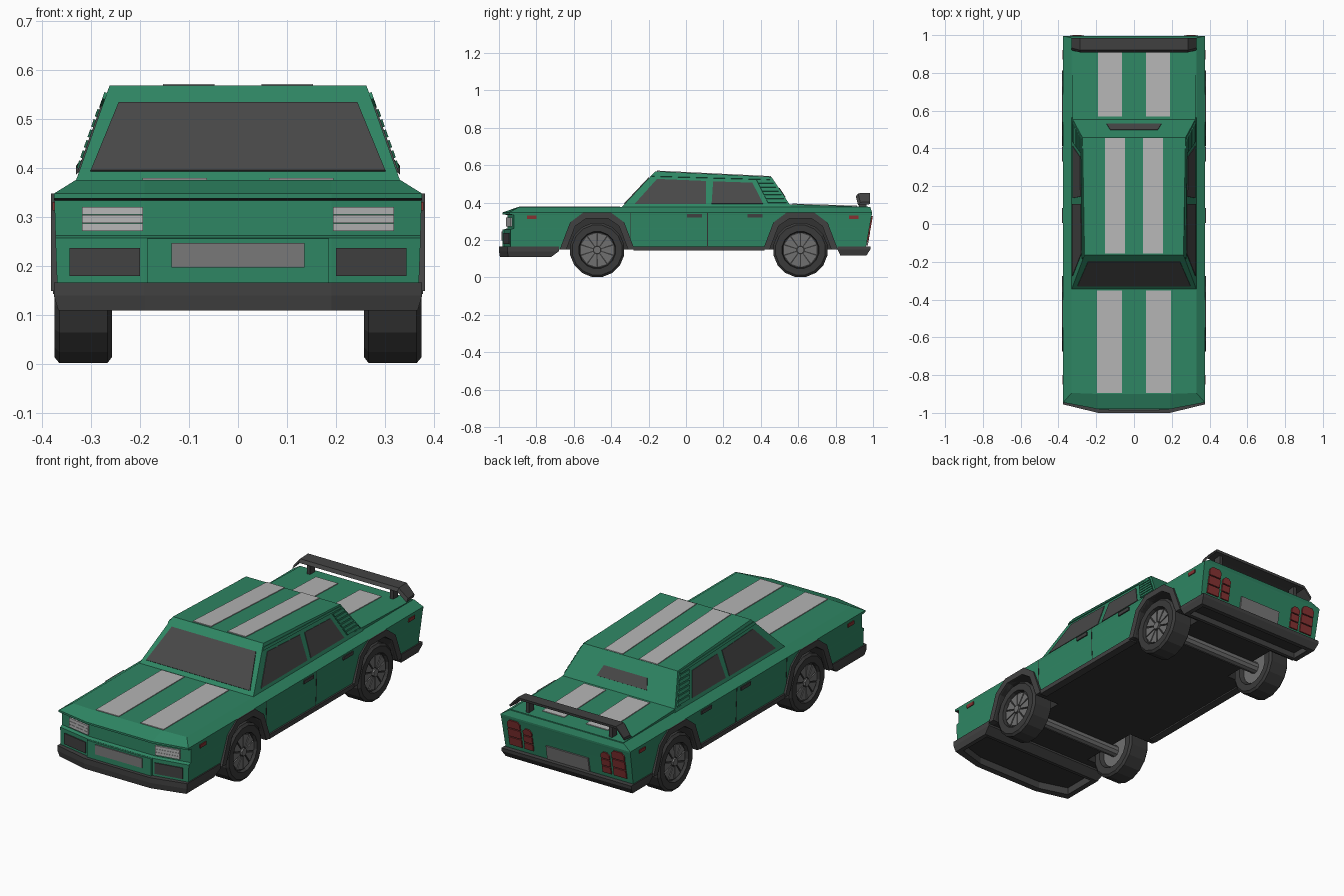
import bpy, bmesh, math
from mathutils import Vector

if "Cube" in bpy.data.objects:
    bpy.data.objects.remove(bpy.data.objects["Cube"])


def mat(name, r, g, b):
    m = bpy.data.materials.new(name)
    m.diffuse_color = (r, g, b, 1)
    m.use_nodes = True
    m.node_tree.nodes["Principled BSDF"].inputs["Base Color"].default_value = m.diffuse_color
    return m


GREEN = mat("green paint", 0.028, 0.24, 0.127)
TRIM = mat("dark trim", 0.053, 0.053, 0.053)
GLASS = mat("tinted glass", 0.065, 0.065, 0.065)
BLACK = mat("underbody black", 0.032, 0.032, 0.032)
TYRE = mat("tyre rubber", 0.042, 0.042, 0.042)
STRIPE = mat("pale grey stripe", 0.46, 0.46, 0.46)
METAL = mat("wheel grey", 0.16, 0.16, 0.16)
PLATE = mat("plate grey", 0.19, 0.19, 0.19)
RED = mat("red lamp", 0.24, 0.032, 0.032)


def build(name, parts, *mats, mirror=False):
    """Skin each part's list of equal rings and cap the ends; optionally copy across x."""
    bm = bmesh.new()
    for sx in ((1, -1) if mirror else (1,)):
        for rings in parts:
            vs = [[bm.verts.new((p[0] * sx, p[1], p[2])) for p in r] for r in rings]
            n = len(vs[0])
            for a, b in zip(vs, vs[1:]):
                for i in range(n):
                    j = (i + 1) % n
                    bm.faces.new((a[i], a[j], b[j], b[i]))
            bm.faces.new(vs[0])
            bm.faces.new(vs[-1])
    bmesh.ops.recalc_face_normals(bm, faces=bm.faces[:])
    me = bpy.data.meshes.new(name)
    bm.to_mesh(me)
    bm.free()
    for m in mats:
        me.materials.append(m)
    ob = bpy.data.objects.new(name, me)
    bpy.context.collection.objects.link(ob)
    return ob


def slab(pts, off):
    """Rings of a flat polygon extruded by an offset, sunk slightly into its base."""
    o = Vector(off)
    return [[Vector(p) - o * 0.5 for p in pts], [Vector(p) + o for p in pts]]


def box(x0, x1, y0, y1, z0, z1):
    return [[(x0, y0, z), (x1, y0, z), (x1, y1, z), (x0, y1, z)] for z in (z0, z1)]


def plan(z, w, yf, yr, nose=0.035, xn=0.19):
    """Plan outline of the car with an angled nose."""
    return [(-xn, yf, z), (xn, yf, z), (w, yf + nose, z), (w, yr, z), (-w, yr, z), (-w, yf + nose, z)]


# body shell, with a recessed headlight band and chamfered shoulders
shell = [plan(0.15, 0.368, -0.972, 0.96), plan(0.257, 0.372, -0.972, 0.979),
         plan(0.263, 0.372, -0.955, 0.98), plan(0.334, 0.374, -0.955, 0.993),
         plan(0.338, 0.375, -0.98, 0.994), plan(0.348, 0.375, -0.98, 0.995),
         plan(0.376, 0.33, -0.9, 0.985, 0.006)]
body = build("body_shell", [shell], GREEN, BLACK)
for f in body.data.polygons:
    f.material_index = 1 if f.normal.z < -0.9 else 0

# wheel wells cut from the shell
AXLES = (-0.475, 0.612)
OUTER = [(0.2, 0.15), (0.145, 0.294), (0.073, 0.348)]
INNER = [(0.165, 0.15), (0.117, 0.275), (0.058, 0.316)]


def arc(half, yc):
    return [(yc - y, z) for y, z in half] + [(yc + y, z) for y, z in reversed(half)]


wells = []
for yc in AXLES:
    shape = arc([(0.165, 0.1)] + INNER, yc)
    wells.append([[(x, y, z) for y, z in shape] for x in (0.235, 0.45)])
cutter = build("wheel_well_cutter", wells, GREEN, BLACK, mirror=True)
for f in cutter.data.polygons:
    f.material_index = 1
mod = body.modifiers.new("wells", "BOOLEAN")
mod.operation, mod.object, mod.solver = "DIFFERENCE", cutter, "EXACT"
bpy.context.view_layer.objects.active = body
bpy.ops.object.modifier_apply(modifier=mod.name)
bpy.data.objects.remove(cutter)

# wheel arch flares
flares = []
for yc in AXLES:
    shape = arc(OUTER, yc) + arc(INNER, yc)[::-1]
    flares.append([[(x, y, z) for y, z in shape] for x in (0.35, 0.381)])
build("wheel_arches", flares, TRIM, mirror=True)

# side skirts and bumpers (hollow underneath)
build("side_skirts", [box(0.335, 0.377, -0.28, 0.42, 0.143, 0.166)], TRIM, mirror=True)
build("front_bumper", [[plan(0.167, 0.375, -1.0, -0.68, 0.045), plan(0.14, 0.375, -1.0, -0.68, 0.045),
                        plan(0.11, 0.366, -0.995, -0.72, 0.045), plan(0.112, 0.34, -0.965, -0.74, 0.045),
                        plan(0.156, 0.34, -0.965, -0.74, 0.045)]], TRIM)
build("rear_bumper", [[plan(z, w, yf, yr, 0) for z, w, yf, yr in
                       ((0.167, 0.375, 0.81, 0.988), (0.15, 0.375, 0.81, 0.986), (0.118, 0.366, 0.825, 0.965),
                        (0.12, 0.34, 0.84, 0.94), (0.156, 0.34, 0.84, 0.94))]], TRIM)

# cabin and sloping boot deck
SLOPE = 0.354


def side_x(z):
    return 0.33 - (z - 0.375) * SLOPE


def screen_y(z):
    return -0.345 + (z - 0.375) * 0.94


def rear_y(z):
    return 0.457 + (0.538 - z) * 0.66


def roof_z(y):
    return 0.568 - (y + 0.165) * 0.0484


build("cabin", [[[(s * side_x(z), y, z) for s, y in ((-1, screen_y(z)), (1, screen_y(z)))] +
                 [(s * side_x(zr), rear_y(zr), zr) for s in (1, -1)]
                 for z, zr in ((0.37, 0.37), (0.568, 0.538))]], GREEN)
build("boot_deck", [[[(x, 0.5, 0.37), (x, 0.5, 0.393), (x, 0.98, 0.378), (x, 0.98, 0.37)]
                     for x in (-0.325, 0.325)]], GREEN)

# windscreen, rear window and side windows
build("windscreen", [slab([(x, screen_y(z), z) for x, z in
                           ((-0.3, 0.393), (0.3, 0.393), (0.243, 0.532), (-0.243, 0.532))],
                          (0, -0.003, 0.003))], GLASS)
build("rear_window", [slab([(x, rear_y(z), z) for x, z in
                            ((-0.145, 0.43), (0.145, 0.43), (0.125, 0.478), (-0.125, 0.478))],
                           (0, 0.003, 0.002))], GLASS)


def on_cabin(pts, t):
    return slab([(side_x(z), y, z) for y, z in pts], (t, 0, t * SLOPE))


build("side_windows", [on_cabin([(-0.275, 0.392), (0.107, 0.392), (0.107, 0.515), (-0.155, 0.526)], 0.003),
                       on_cabin([(0.137, 0.394), (0.412, 0.394), (0.355, 0.506), (0.145, 0.513)], 0.003)],
      GLASS, mirror=True)
# window surround rails and pillar louvres
build("roof_rails", [on_cabin([(-0.185, 0.54), (0.45, 0.522), (0.45, 0.532), (-0.175, 0.553)], 0.005)],
      GREEN, mirror=True)
louvres = []
for i in range(6):
    z = 0.398 + i * 0.021
    louvres.append(on_cabin([(0.44 - (z - 0.394) * 0.5, z), (rear_y(z) - 0.012, z),
                             (rear_y(z + 0.015) - 0.012, z + 0.015),
                             (0.44 - (z - 0.379) * 0.5, z + 0.015)], 0.007))
build("pillar_louvres", louvres, GREEN, mirror=True)


# racing stripes
def stripe(x0, x1, y0, z0, y1, z1):
    return slab([(x0, y0, z0), (x1, y0, z0), (x1, y1, z1), (x0, y1, z1)], (0, 0, 0.004))


build("stripes", [stripe(0.063, 0.195, -0.894, 0.376, -0.352, 0.376),
                  stripe(0.048, 0.153, -0.155, roof_z(-0.155), 0.455, roof_z(0.455)),
                  stripe(0.063, 0.19, 0.57, 0.391, 0.915, 0.38)], STRIPE, mirror=True)


# nose details
def on_nose(x0, x1, z0, z1, yf, t):
    pts = [(x, yf + max(0, x - 0.19) * 0.194, z) for x, z in ((x0, z0), (x1, z0), (x1, z1), (x0, z1))]
    return slab(pts, (0, -t, 0))


build("headlights", [on_nose(0.194, 0.318, z, z + 0.0155, -0.955, 0.009) for z in (0.272, 0.2885, 0.305)],
      STRIPE, mirror=True)
build("fog_grilles", [on_nose(0.2, 0.343, 0.18, 0.237, -0.972, 0.005)], TRIM, mirror=True)
build("nose_panel", [box(-0.185, 0.185, -0.982, -0.96, 0.165, 0.256)], GREEN)
build("front_plate", [box(-0.135, 0.135, -0.987, -0.975, 0.197, 0.247)], PLATE)


# tail details
def on_tail(pts, t):
    return slab([(x, 0.96 + (z - 0.15) * 0.18, z) for x, z in pts], (0, t, 0))


lamps = []
for x0, x1, top in ((0.2, 0.25, 0.31), (0.265, 0.338, 0.335)):
    step = (top - 0.19) / 3
    for i in range(3):
        z0, z1, c = 0.19 + i * step, 0.185 + (i + 1) * step, 0.014 if i == 2 else 0.001
        lamps.append(on_tail([(x0, z0), (x1, z0), (x1, z1 - c), (x1 - c, z1), (x0 + c, z1), (x0, z1 - c)], 0.007))
build("tail_lamps", lamps, RED, mirror=True)
build("rear_plate", [on_tail([(-0.122, 0.17), (0.122, 0.17), (0.122, 0.243), (-0.122, 0.243)], 0.008)], PLATE)


# side details: marker lamps, door handles, door seams
def on_side(y0, y1, z0, z1, t):
    return slab([(0.368 + (z - 0.15) * 0.035, y, z) for y, z in
                 ((y0, z0), (y1, z0), (y1, z1), (y0, z1))], (t, 0, 0))


build("side_markers", [on_side(y, y + 0.05, 0.313, 0.331, 0.004) for y in (-0.85, 0.872)], RED, mirror=True)
build("door_handles", [on_side(y, y + 0.08, 0.322, 0.34, 0.006) for y in (0.005, 0.33)], TRIM, mirror=True)
build("door_seams", [on_side(y, y + 0.004, 0.167, 0.346, 0.001) for y in (0.113, -0.3)], BLACK, mirror=True)

# rear wing with drooped ends, and its posts
AIRFOIL = [(0.908, -0.016), (0.92, 0), (0.985, 0.003), (0.983, -0.01), (0.93, -0.014)]
build("rear_wing", [[[(x, y + (0.012 if abs(x) > 0.3 and y < 0.95 else 0), z + h) for y, z in AIRFOIL]
                     for x, h in ((-0.33, 0.402), (-0.285, 0.45), (0.285, 0.45), (0.33, 0.402))]], TRIM)
build("wing_posts", [box(0.232, 0.25, 0.925, 0.965, 0.37, 0.442)], TRIM, mirror=True)

# wheels and axles
R = 0.147


def circle(x, r, yc, n=16):
    return [(x, yc + r * math.cos(math.tau * (i + 0.5) / n), R + r * math.sin(math.tau * (i + 0.5) / n))
            for i in range(n)]


TREAD = [(0.285, 0.09), (0.257, 0.1), (0.257, 0.135), (0.266, R), (0.364, R),
         (0.374, 0.135), (0.374, 0.1), (0.356, 0.096)]
for label, yc in zip(("front", "rear"), AXLES):
    build(label + "_tyres", [[circle(x, r, yc) for x, r in TREAD]], TYRE, mirror=True)
    rim = [[circle(x, 0.02, yc, 8) for x in (0.35, 0.37)], [circle(x, 0.088, yc) for x in (0.275, 0.29)]]
    for k in range(10):
        a = math.tau * k / 10
        pts = [(0.356, yc + r * math.cos(a + d), R + r * math.sin(a + d))
               for r, d in ((0.024, -0.2), (0.09, -0.27), (0.09, 0.27), (0.024, 0.2))]
        rim.append(slab(pts, (0.007, 0, 0)))
    build(label + "_rims", rim, METAL, mirror=True)
    axle = [[(x, y, z - 0.007) for x, y, z in circle(x, 0.03, yc, 10)] for x in (-0.285, 0.285)]
    build(label + "_axle", [axle], METAL)
